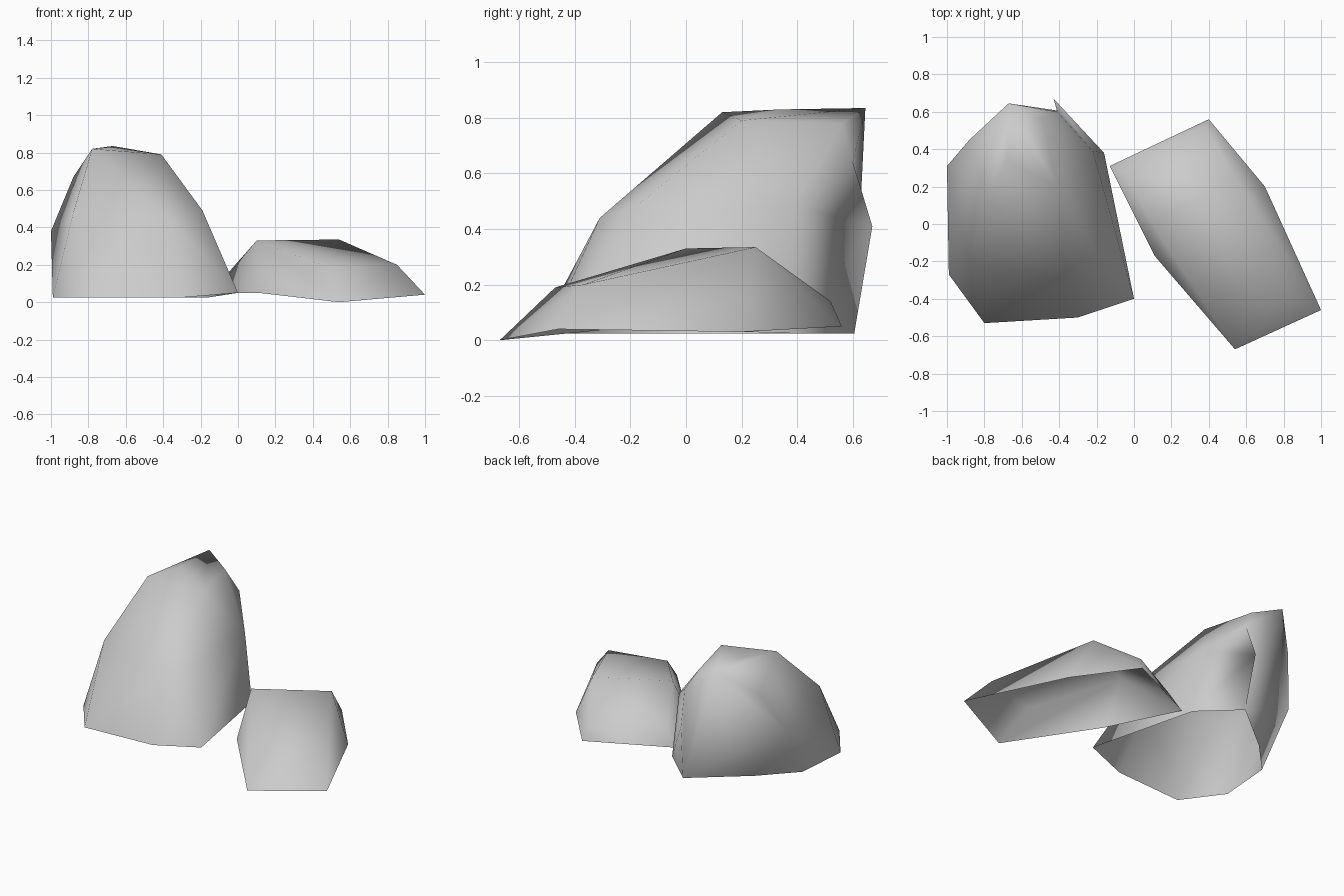
import bpy
import bmesh
from mathutils import Vector

default_cube = bpy.data.objects.get("Cube")
if default_cube:
    bpy.data.objects.remove(default_cube, do_unlink=True)


def make_material(name, colour):
    material = bpy.data.materials.new(name)
    material.use_nodes = True
    material.diffuse_color = colour
    shader = next(n for n in material.node_tree.nodes if n.type == "BSDF_PRINCIPLED")
    shader.inputs["Base Color"].default_value = colour
    shader.inputs["Roughness"].default_value = 0.9
    return material


def make_rock(name, corners, material, crease=None, ground_height=0.06):
    """Wrap a faceted shell around the corners and leave its underside open."""
    mesh = bpy.data.meshes.new(name)
    bm = bmesh.new()
    for corner in corners:
        bm.verts.new(corner)
    bmesh.ops.convex_hull(bm, input=bm.verts[:])

    # Open underside: every face lying wholly on the ground goes
    underside = [f for f in bm.faces if all(v.co.z < ground_height for v in f.verts)]
    bmesh.ops.delete(bm, geom=underside, context="FACES")
    loose = [v for v in bm.verts if not v.link_faces]
    bmesh.ops.delete(bm, geom=loose, context="VERTS")

    # Hollow: turn the edge between two corners, so the surface dips there
    if crease:
        ends = [min(bm.verts, key=lambda v: (v.co - Vector(c)).length) for c in crease]
        ridge = bm.edges.get(ends)
        if ridge:
            bmesh.ops.rotate_edges(bm, edges=[ridge], use_ccw=False)

    # Soft rounded shading over the low-poly shell
    for face in bm.faces:
        face.smooth = True
    bm.to_mesh(mesh)
    bm.free()
    mesh.materials.append(material)
    rock = bpy.data.objects.new(name, mesh)
    bpy.context.scene.collection.objects.link(rock)
    return rock


stone = make_material("grey stone", (0.6, 0.6, 0.6, 1.0))

# Tall boulder: footprint, bulging waist, shoulders, then the sloping crown
peak = (-.67, .645, .835)
back_bulge = (-.43, .67, .41)
boulder_foot = [(0, -.4, .05), (-.16, .38, .025), (-.4, .605, .025), (-.75, .32, .025),
                (-.96, .1, .025), (-.99, -.27, .025), (-.8, -.53, .025), (-.3, -.5, .025)]
boulder_waist = [(-.19, -.17, .49), (-.22, .39, .48), back_bulge,
                 (-1, .31, .38), (-.88, -.2, .48), (-.36, -.31, .44)]
boulder_shoulder = [(-.41, .6, .64), (-.88, .45, .67)]
boulder_crown = [(-.78, .13, .82), (-.41, .2, .79), (-.49, .56, .78), (-.68, .34, .83), peak]
make_rock("tall_boulder", boulder_foot + boulder_waist + boulder_shoulder + boulder_crown,
          stone, crease=(peak, back_bulge))

# Low slab: six-sided footprint, back lip, then the tilted top
slab_foot = [(.54, -.67, 0), (1, -.46, .04), (.7, .2, .03),
             (.4, .56, .05), (-.13, .31, .05), (.11, -.17, .05)]
slab_lip = [(.38, .52, .14), (-.05, .28, .16)]
slab_top = [(.85, -.37, .2), (.47, -.47, .19), (.1, 0, .33), (.54, .25, .335)]
make_rock("low_slab", slab_foot + slab_lip + slab_top, stone)
